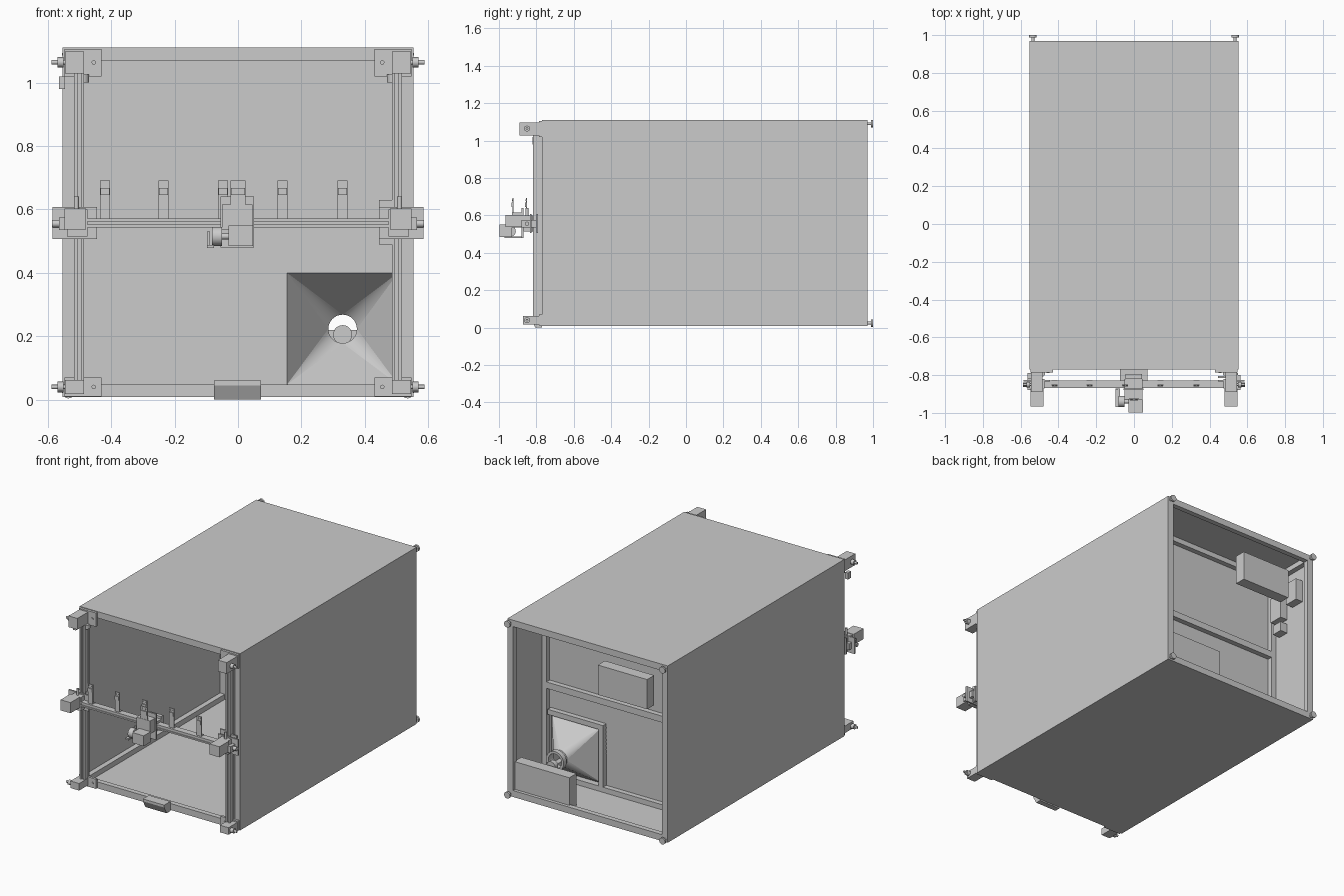
import bpy, bmesh, math
from mathutils import Vector

if "Cube" in bpy.data.objects:
    bpy.data.objects.remove(bpy.data.objects["Cube"])

grey = bpy.data.materials.new("light_grey")
grey.diffuse_color = (0.6, 0.6, 0.6, 1)
grey.use_nodes = True
grey.node_tree.nodes["Principled BSDF"].inputs["Base Color"].default_value = grey.diffuse_color


def finish(name, bm):
    bmesh.ops.recalc_face_normals(bm, faces=bm.faces)
    me = bpy.data.meshes.new(name)
    bm.to_mesh(me)
    bm.free()
    me.materials.append(grey)
    ob = bpy.data.objects.new(name, me)
    bpy.context.collection.objects.link(ob)
    return ob


def box(name, x0, x1, y0, y1, z0, z1):
    bm = bmesh.new()
    bmesh.ops.create_cube(bm, size=1)
    for v in bm.verts:
        v.co = ((x0 + x1) / 2 + v.co.x * abs(x1 - x0),
                (y0 + y1) / 2 + v.co.y * abs(y1 - y0),
                (z0 + z1) / 2 + v.co.z * abs(z1 - z0))
    return finish(name, bm)


def cyl(name, p0, p1, r, sides=20):
    p0, p1 = Vector(p0), Vector(p1)
    d = p1 - p0
    bm = bmesh.new()
    bmesh.ops.create_cone(bm, cap_ends=True, segments=sides, radius1=r, radius2=r, depth=d.length)
    rot = d.to_track_quat('Z', 'Y')
    for v in bm.verts:
        v.co = rot @ v.co + (p0 + p1) / 2
    for f in bm.faces:
        f.smooth = len(f.verts) == 4
    ob = finish(name, bm)
    for e in ob.data.edges:
        a, b = (ob.data.vertices[i].co for i in e.vertices)
        e.use_edge_sharp = abs((a - b).dot(d)) < 1e-7
    return ob


W, F, B, Z0, Z1 = 0.553, -0.77, 0.97, 0.008, 1.11   # cabinet limits
T, R = 0.008, 0.032                                 # panel and rail thickness
P = 0.61                                            # partition position

# cabinet skin
box("top_panel", -W, W, F, B, Z1 - T, Z1)
box("floor_panel", -W, W, F, B, Z0, Z0 + T)
for s in (-1, 1):
    box("side_panel", s * (W - T), s * W, F, B, Z0, Z1)

# frame: end rings, long rails and partition ring
I = W - T
for y in (F, P, B - R):
    for s in (-1, 1):
        box("frame_post", s * (I - R), s * I, y, y + R, Z0 + T, Z1 - T)
    for z in (Z0 + T, Z1 - T - R):
        box("frame_crossbar", -I, I, y, y + R, z, z + R)
for s in (-1, 1):
    for z in (Z0 + T, Z1 - T - R):
        box("long_rail", s * (I - R), s * I, F, B, z, z + R)

# partition panels around the hopper opening
HX0, HX1, HZ0, HZ1 = 0.155, 0.505, 0.048, 0.40
box("partition_left", -I, HX0, P - T, P, Z0, Z1 - T)
box("partition_right", HX1, I, P - T, P, Z0, Z1 - T)
box("partition_upper", HX0, HX1, P - T, P, HZ1, Z1 - T)
box("partition_lower", HX0, HX1, P - T, P, Z0, HZ0)
box("partition_mid_rail", -I, I, P, P + R, 0.56, 0.60)
box("hopper_top_rail", HX0 - R, HX1, P, P + R, HZ1, HZ1 + R)
box("hopper_side_post", HX0 - R, HX0, P, P + R, Z0, HZ1 + R)

# square-to-round hopper
N, cx, cz, hr, HY = 32, 0.33, 0.223, 0.045, 0.77
bm = bmesh.new()
corner = [bm.verts.new((x, P - T, z)) for x, z in
          ((HX1, HZ1), (HX0, HZ1), (HX0, HZ0), (HX1, HZ0))]
ring = [bm.verts.new((cx + hr * math.cos(2 * math.pi * i / N), HY,
                      cz + hr * math.sin(2 * math.pi * i / N))) for i in range(N)]
for i in range(N):
    q = i * 4 // N
    bm.faces.new((corner[q], ring[i], ring[(i + 1) % N])).smooth = True
    if i % (N // 4) == 0:
        bm.faces.new((corner[q - 1], corner[q], ring[i]))
finish("hopper", bm)

# outlet pipe with collar
bm = bmesh.new()
prof = ((hr, HY), (hr, 0.82), (0.06, 0.82), (0.06, 0.79), (0.05, 0.79), (0.05, HY))
loops = [[bm.verts.new((cx + r * math.cos(2 * math.pi * i / N), y,
                        cz + r * math.sin(2 * math.pi * i / N))) for i in range(N)] for r, y in prof]
for a, b in zip(loops, loops[1:]):
    for i in range(N):
        j = (i + 1) % N
        bm.faces.new((a[i], a[j], b[j], b[i]))
finish("outlet_collar", bm)
box("outlet_bracket", 0.24, 0.42, 0.79, 0.83, 0.14, 0.165)
cyl("outlet_valve", (cx, 0.83, 0.205), (cx, 0.86, 0.205), 0.03)

# equipment boxes in the rear bay
box("upper_control_box", -0.39, -0.05, 0.87, 0.94, 0.785, 0.97)
box("lower_control_box", 0.14, 0.52, 0.88, 0.95, 0.02, 0.22)
for y, z, w, h in ((0.84, 0.91, 0.09, 0.14), (0.70, 0.86, 0.09, 0.16), (0.71, 0.72, 0.07, 0.06)):
    box("wall_module", -I, -I + 0.05, y - w / 2, y + w / 2, z - h / 2, z + h / 2)

# rear corner feet
for s in (-1, 1):
    for z in (0.024, 1.09):
        cyl("foot_stem", (s * 0.535, B, z), (s * 0.535, 0.99, z), 0.008)
        cyl("foot_disc", (s * 0.535, 0.988, z), (s * 0.535, 1.0, z), 0.02)

# front handle with sloping underside
bm = bmesh.new()
side = ((F, 0.0), (F - 0.035, 0.0), (F - 0.06, 0.045), (F - 0.06, 0.06), (F, 0.06))
f = bm.faces.new([bm.verts.new((-0.075, y, z)) for y, z in side])
ext = bmesh.ops.extrude_face_region(bm, geom=[f])["geom"]
bmesh.ops.translate(bm, vec=(0.147, 0, 0), verts=[g for g in ext if isinstance(g, bmesh.types.BMVert)])
finish("handle", bm)

# vertical guides, corner brackets and end carriages
for s in (-1, 1):
    box("guide_core", s * 0.487, s * 0.513, -0.81, F, 0.03, 1.08)
    for x in (0.485, 0.507):
        for y in (-0.817, -0.782):
            box("guide_lip", s * x, s * (x + 0.01), y, y + 0.012, 0.03, 1.08)
    for z0, z1, yf in ((1.02, 1.106, -0.89), (0.01, 0.07, -0.872)):
        zc = 1.064 if z0 > 0.5 else 0.04
        box("corner_plate", s * 0.43, s * 0.548, -0.785, F, z0, z1)
        box("corner_block", s * 0.485, s * 0.545, yf, -0.785, z0 + 0.008, z1 - 0.008)
        cyl("corner_axle", (s * 0.54, -0.85, zc), (s * 0.588, -0.85, zc), 0.007, 12)
        cyl("corner_nut", (s * 0.55, -0.85, zc), (s * 0.57, -0.85, zc), 0.017, 6)
        cyl("plate_bolt", (s * 0.455, -0.79, zc), (s * 0.455, -0.78, zc), 0.007, 12)
    cyl("guide_pulley", (s * 0.49, -0.79, 1.0), (s * 0.49, -0.79, 1.025), 0.02)
    box("carriage_plate", s * 0.445, s * 0.585, -0.835, -0.825, 0.507, 0.607)
    box("carriage_rear_plate", s * 0.47, s * 0.55, -0.80, -0.79, 0.507, 0.607)
    box("carriage_block", s * 0.475, s * 0.54, -0.87, -0.82, 0.515, 0.60)
    box("carriage_motor", s * 0.48, s * 0.548, -0.965, -0.87, 0.537, 0.603)
    box("carriage_arm", s * 0.545, s * 0.565, -0.88, -0.80, 0.535, 0.575)
    cyl("carriage_axle", (s * 0.56, -0.85, 0.555), (s * 0.587, -0.85, 0.555), 0.012, 12)
    cyl("carriage_pin", (s * 0.51, -0.85, 0.60), (s * 0.51, -0.85, 0.64), 0.008, 12)
box("switch_plate", 0.445, 0.485, -0.815, -0.805, 0.49, 0.63)
box("limit_switch", -0.565, -0.545, -0.82, -0.79, 0.98, 1.02)

# crossbeam with grooves
box("crossbeam_core", -0.48, 0.48, -0.862, -0.835, 0.547, 0.567)
for z in (0.543, 0.562):
    box("crossbeam_lip", -0.48, 0.48, -0.868, -0.828, z, z + 0.009)

# upright brackets along the beam
for x, y in ((-0.42, -0.852), (-0.235, -0.852), (-0.047, -0.852), (0.14, -0.852), (0.33, -0.852), (0.0, -0.925)):
    w = 0.024 if y < -0.9 else 0.016
    box("bracket_upright", x - w, x + w, y - 0.003, y + 0.003, 0.565, 0.692)
    box("bracket_foot", x - w, x + w, y - 0.003, y + 0.025, 0.567, 0.574)
    box("bracket_clip", x - w * 0.9, x + w * 0.9, y - 0.009, y, 0.645, 0.668)
    for dx in (-0.5, 0.5):
        cyl("bracket_bolt", (x + dx * w, y - 0.006, 0.68), (x + dx * w, y, 0.68), 0.004, 8)

# central tool carriage
box("tool_plate", -0.055, 0.05, -0.88, -0.87, 0.48, 0.64)
box("tool_rear_plate", -0.045, 0.042, -0.82, -0.795, 0.51, 0.60)
box("tool_block", -0.05, 0.045, -0.93, -0.88, 0.535, 0.615)
box("tool_motor", -0.03, 0.048, -0.998, -0.93, 0.485, 0.55)
box("tool_saddle", -0.05, 0.045, -0.87, -0.82, 0.567, 0.585)
cyl("tool_wheel", (-0.082, -0.94, 0.515), (-0.05, -0.94, 0.515), 0.03)
cyl("tool_shaft", (-0.082, -0.94, 0.515), (-0.03, -0.94, 0.515), 0.01, 12)
box("tool_finger", -0.098, -0.075, -0.97, -0.87, 0.478, 0.488)
box("tool_finger_stem", -0.098, -0.088, -0.88, -0.87, 0.478, 0.53)
